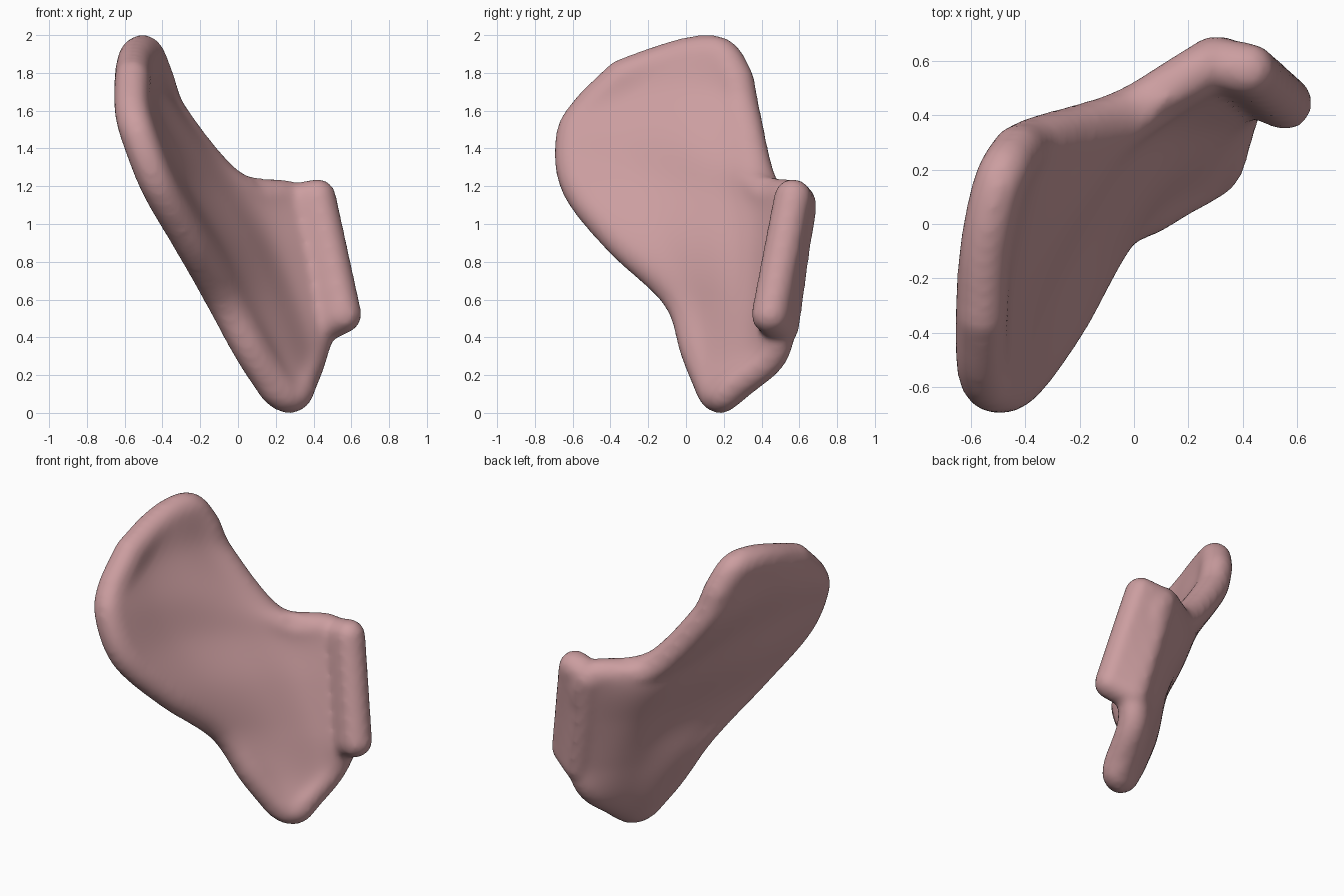
import bpy
import bmesh
from mathutils import Matrix, Vector

default_cube = bpy.data.objects.get("Cube")
if default_cube:
    bpy.data.objects.remove(default_cube, do_unlink=True)

RIM = 0.096      # half the plate thickness
STEPS = 10       # samples between control points

# Mid-surface sections from the lower tip to the top, each running front to back
SECTIONS = [
    [(.2, .14, .13), (.24, .16, .1), (.27, .18, .09), (.3, .2, .1), (.32, .24, .14)],
    [(.07, .06, .33), (.14, .16, .3), (.23, .26, .28), (.31, .36, .28), (.38, .44, .3)],
    [(-.09, -.04, .62), (.01, .11, .58), (.13, .25, .55), (.26, .4, .53), (.42, .5, .5)],
    [(-.26, -.35, .92), (-.17, -.08, .9), (-.02, .18, .87), (.14, .4, .83), (.36, .55, .82)],
    [(-.42, -.57, 1.2), (-.35, -.2, 1.19), (-.19, .13, 1.15), (.02, .4, 1.08), (.29, .59, 1.12)],
    [(-.52, -.6, 1.45), (-.46, -.28, 1.45), (-.34, .02, 1.41), (-.2, .25, 1.31), (-.02, .41, 1.18)],
    [(-.56, -.52, 1.6), (-.54, -.25, 1.67), (-.48, 0, 1.68), (-.42, .19, 1.63), (-.34, .31, 1.55)],
    [(-.56, -.34, 1.78), (-.55, -.12, 1.86), (-.52, .06, 1.905), (-.48, .19, 1.89), (-.43, .27, 1.76)],
]
# Hooked lobe: the plate's back edge and the parallel outer edge
INNER_EDGE = Vector((.43, .5, .46)), Vector((.29, .59, 1.11))
OUTER_EDGE = Vector((.555, .445, .52)), Vector((.42, .565, 1.14))


def spline(points):
    """Smooth curve through every control point."""
    pts = [Vector(p) for p in points]
    pts = [2 * pts[0] - pts[1]] + pts + [2 * pts[-1] - pts[-2]]
    curve = []
    for a, b, c, d in zip(pts, pts[1:], pts[2:], pts[3:]):
        for step in range(STEPS):
            t = step / STEPS
            curve.append(b + t / 2 * (c - a + t * (2 * a - 5 * b + 4 * c - d
                                                   + t * (3 * b - a - 3 * c + d))))
    curve.append(pts[-2])
    return curve


def add_ball(bm, centre, radius):
    bmesh.ops.create_icosphere(bm, subdivisions=2, radius=radius,
                               matrix=Matrix.Translation(centre))


# Curved plate surface
columns = [spline(column) for column in zip(*SECTIONS)]
grid = [spline(row) for row in zip(*columns)]
bm = bmesh.new()
rows = [[bm.verts.new(p) for p in row] for row in grid]
for lower, upper in zip(rows, rows[1:]):
    for a, b, c, d in zip(lower, lower[1:], upper[1:], upper):
        bm.faces.new((a, b, c, d))
mesh = bpy.data.meshes.new("curved_plate")
bm.to_mesh(mesh)
bm.free()
plate = bpy.data.objects.new("curved_plate", mesh)
bpy.context.collection.objects.link(plate)
bpy.ops.object.select_all(action='DESELECT')
plate.select_set(True)
bpy.context.view_layer.objects.active = plate

# Plate thickness
thickness = plate.modifiers.new("Thickness", 'SOLIDIFY')
thickness.thickness = 2 * RIM
thickness.offset = 0
bpy.ops.object.modifier_apply(modifier=thickness.name)

# Rounded rim
bm = bmesh.new()
bm.from_mesh(plate.data)
rim = grid[0] + grid[-1] + [row[0] for row in grid] + [row[-1] for row in grid]
for point in rim:
    add_ball(bm, point, RIM)

# Hooked side lobe, filled from the plate's edge outwards
for step in range(5):
    bottom = INNER_EDGE[0].lerp(OUTER_EDGE[0], step / 4)
    top = INNER_EDGE[1].lerp(OUTER_EDGE[1], step / 4)
    for i in range(31):
        add_ball(bm, bottom.lerp(top, i / 30), RIM + .008)
bm.to_mesh(plate.data)
bm.free()

# Merge everything into one smooth skin
skin = plate.modifiers.new("Skin", 'REMESH')
skin.mode = 'VOXEL'
skin.voxel_size = 0.018
bpy.ops.object.modifier_apply(modifier=skin.name)
soften = plate.modifiers.new("Soften", 'SMOOTH')
soften.factor = 0.5
soften.iterations = 14
bpy.ops.object.modifier_apply(modifier=soften.name)
bpy.ops.object.shade_smooth()

# Dusty pink surface
pink = bpy.data.materials.new("dusty_pink")
pink.use_nodes = True
colour = (.6, .34, .35, 1)
pink.diffuse_color = colour
pink.node_tree.nodes["Principled BSDF"].inputs["Base Color"].default_value = colour
plate.data.materials.clear()
plate.data.materials.append(pink)
